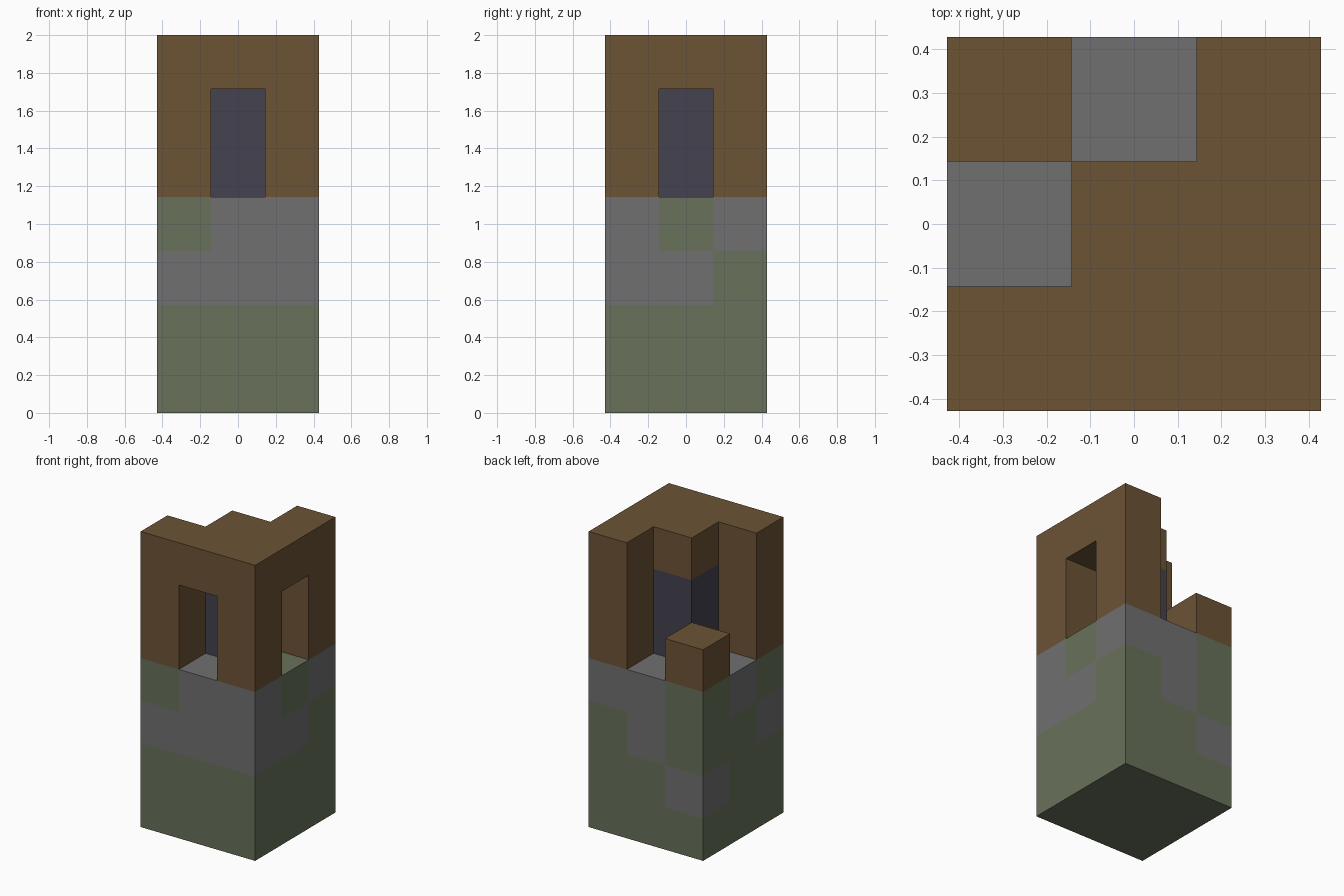
import bpy
import bmesh
from mathutils import Vector

cube = bpy.data.objects.get("Cube")
if cube:
    bpy.data.objects.remove(cube)

S = 2 / 7  # edge of one block; the tower is 3 x 3 x 7 blocks


def linear(c):
    c /= 255
    return c / 12.92 if c <= 0.04045 else ((c + 0.055) / 1.055) ** 2.4


def material(name, *rgb):
    mat = bpy.data.materials.new(name)
    mat.use_nodes = True
    colour = (*[linear(c) for c in rgb], 1)
    mat.diffuse_color = colour
    bsdf = next(n for n in mat.node_tree.nodes if n.type == 'BSDF_PRINCIPLED')
    bsdf.inputs["Base Color"].default_value = colour
    return mat


moss = material("mossy_stone", 104, 113, 90)
stone = material("grey_stone", 112, 112, 112)
wood = material("brown_wood", 108, 83, 53)
dark = material("dark_blue", 67, 66, 80)


def column(x, y, low, high):
    return {(x, y, z) for z in range(low, high)}


# Stone base: a solid block with grey patches among the moss
base = {(x, y, z) for x in (-1, 0, 1) for y in (-1, 0, 1) for z in range(4)}
grey = {(-1, 1, 1),
        (-1, -1, 2), (0, -1, 2), (1, -1, 2), (1, 0, 2), (0, 1, 2),
        (0, -1, 3), (1, -1, 3), (1, 1, 3), (0, 1, 3), (-1, 0, 3)}

# Wooden corner posts, one of them broken off short
posts = column(1, 1, 4, 7) | column(1, -1, 4, 7) | column(-1, -1, 4, 7)
broken_post = column(-1, 1, 4, 5)

# Roof blocks over the two doorways and the core
roof = {(0, -1, 6), (1, 0, 6), (0, 0, 6)}
core = column(0, 0, 4, 6)
solid = base | posts | broken_post | roof | core


def build(name, cells, mats, pick=lambda cell: 0):
    """Make the exposed block faces of one part."""
    bm = bmesh.new()
    for cell in sorted(cells):
        centre = Vector((cell[0], cell[1], cell[2] + 0.5)) * S
        for axis in range(3):
            for sign in (-1, 1):
                n = Vector((0, 0, 0))
                n[axis] = sign
                if tuple(int(c + d) for c, d in zip(cell, n)) in solid:
                    continue
                u = Vector((0, 0, 0))
                u[(axis + 1) % 3] = S / 2
                v = n.cross(u)
                mid = centre + n * S / 2
                corners = (mid - u - v, mid + u - v, mid + u + v, mid - u + v)
                face = bm.faces.new([bm.verts.new(p) for p in corners])
                face.material_index = pick(cell)
    bmesh.ops.remove_doubles(bm, verts=bm.verts, dist=0.001)
    mesh = bpy.data.meshes.new(name)
    bm.to_mesh(mesh)
    bm.free()
    for mat in mats:
        mesh.materials.append(mat)
    bpy.context.collection.objects.link(bpy.data.objects.new(name, mesh))


build("stone_base", base, [moss, stone], lambda cell: int(cell in grey))
build("corner_posts", posts, [wood])
build("broken_post", broken_post, [wood])
build("roof", roof, [wood])
build("dark_core", core, [dark])
